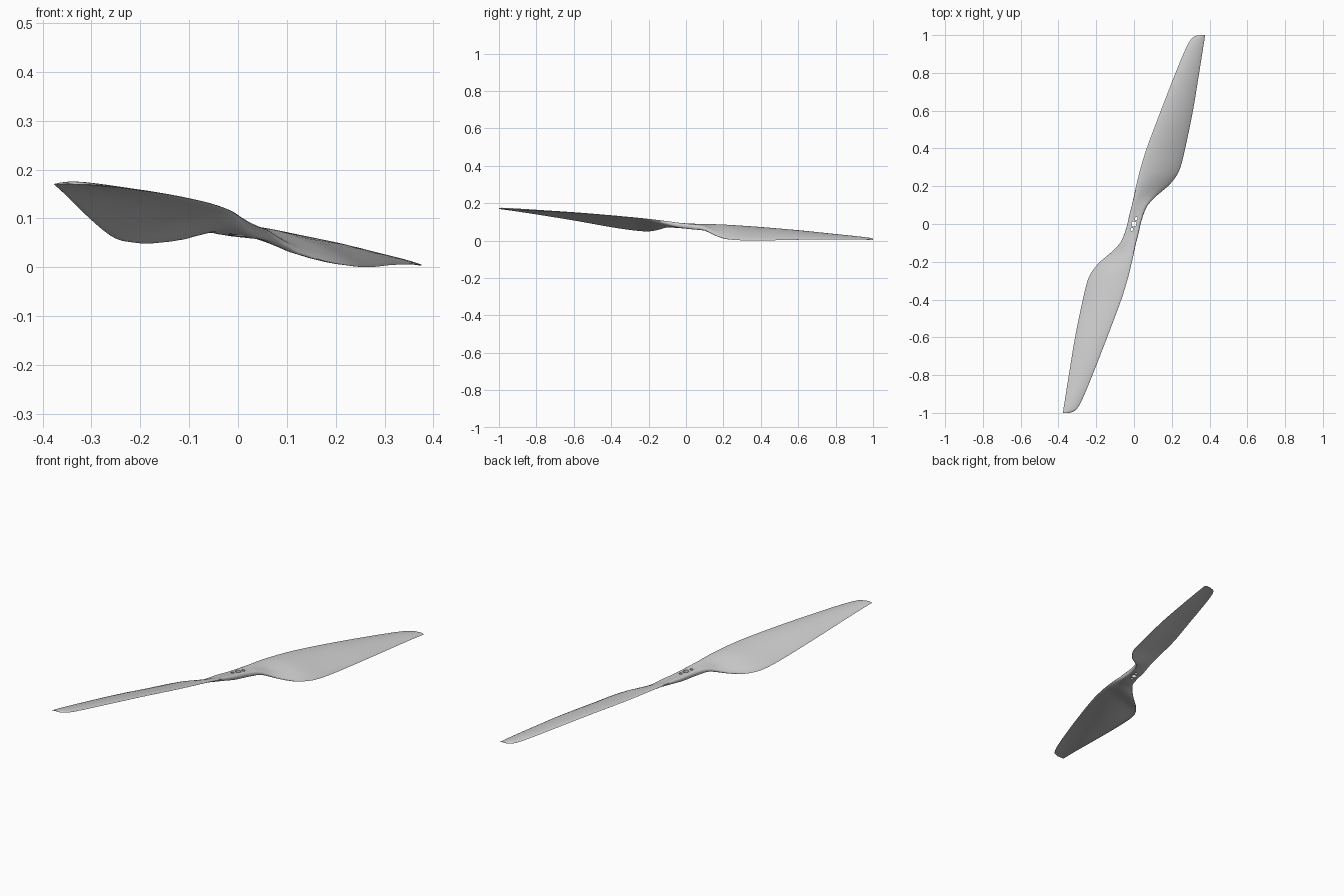
import bpy
import bmesh
import math
from mathutils import Matrix

if "Cube" in bpy.data.objects:
    bpy.data.objects.remove(bpy.data.objects["Cube"])

# Blade stations: span, leading x, trailing x, leading z, trailing z, thickness
STATIONS = [
    (0, -.035, .035, .084, .084, .028),
    (.05, -.024, .05, .087, .081, .027),
    (.1, -.011, .073, .093, .076, .024),
    (.15, 0, .12, .1, .052, .02),
    (.2, .011, .18, .104, .037, .017),
    (.25, .023, .222, .106, .034, .015),
    (.3, .036, .246, .107, .035, .014),
    (.4, .067, .271, .108, .042, .013),
    (.6, .142, .312, .107, .062, .011),
    (.8, .22, .345, .102, .079, .009),
    (.92, .27, .364, .098, .088, .008),
    (.97, .296, .372, .096, .091, .007),
    (.99, .315, .375, .095, .092, .006),
    (1, .34, .377, .094, .093, .003),
]


def tangent(i, c):
    a, b = STATIONS[max(i - 1, 0)], STATIONS[min(i + 1, len(STATIONS) - 1)]
    return (b[c] - a[c]) / (b[0] - a[0])


def sample(y):
    """Smoothly interpolate the station values at span y."""
    i = 0
    while i < len(STATIONS) - 2 and y > STATIONS[i + 1][0]:
        i += 1
    a, b = STATIONS[i], STATIONS[i + 1]
    d = b[0] - a[0]
    t = (y - a[0]) / d
    return [(1 + 2 * t) * (1 - t) ** 2 * a[c] + t * (1 - t) ** 2 * d * tangent(i, c)
            + t * t * (3 - 2 * t) * b[c] + t * t * (t - 1) * d * tangent(i + 1, c)
            for c in range(1, 6)]


def section(y, n=14):
    """Closed cambered outline; the opposite blade is turned half a circle."""
    xl, xr, zl, zr, thick = sample(abs(y))
    blend = min(1, max(0, (abs(y) - .05) / .2))
    power = 8 - 6 * blend
    pts = []
    for k in range(2 * n):
        c = math.cos(math.pi * k / n)
        u = (1 - c) / 2
        half = thick / 2 * math.sqrt(max(0, 1 - abs(c) ** power))
        side = 1 if k <= n else -1
        camber = .06 * blend * (xr - xl) * (1 - c * c)
        pts.append((xl + (xr - xl) * u, abs(y),
                    zl + (zr - zl) * u + camber + side * half))
    if y < 0:
        # Keep every outline running left to right over the top
        turned = [pts[(n - k) % (2 * n)] for k in range(2 * n)]
        pts = [(-x, -v, z) for x, v, z in turned]
    return pts


def make_object(name, bm):
    bmesh.ops.recalc_face_normals(bm, faces=bm.faces)
    mesh = bpy.data.meshes.new(name)
    bm.to_mesh(mesh)
    bm.free()
    obj = bpy.data.objects.new(name, mesh)
    bpy.context.collection.objects.link(obj)
    return obj


# Two-bladed propeller, lofted from tip to tip
spans = [i / 40 for i in range(39)] + [.96, .97, .98, .985, .99, .995, 1]
bm = bmesh.new()
rings = [[bm.verts.new(p) for p in section(y)]
         for y in [-s for s in reversed(spans[1:])] + spans]
for r, s in zip(rings, rings[1:]):
    for k in range(len(r)):
        j = (k + 1) % len(r)
        bm.faces.new((r[k], r[j], s[j], s[k]))
bm.faces.new(rings[0])
bm.faces.new(rings[-1])
propeller = make_object("propeller", bm)

# Shaft hole and two screw holes through the hub
bm = bmesh.new()
for x, y, radius in ((0, 0, .014), (.011, .029, .008), (-.011, -.029, .008)):
    bmesh.ops.create_cone(bm, cap_ends=True, segments=24, radius1=radius,
                          radius2=radius, depth=.2,
                          matrix=Matrix.Translation((x, y, .084)))
cutter = make_object("hole_cutter", bm)
cutter.hide_render = True
cut = propeller.modifiers.new("hub_holes", 'BOOLEAN')
cut.object = cutter
cut.operation = 'DIFFERENCE'
cut.solver = 'EXACT'
bpy.context.view_layer.objects.active = propeller
propeller.select_set(True)
bpy.ops.object.modifier_apply(modifier=cut.name)
bpy.data.objects.remove(cutter)

# Lean the whole propeller and rest it on the ground
for v in propeller.data.vertices:
    v.co.z -= .023 * v.co.x + .074 * v.co.y
low = min(v.co.z for v in propeller.data.vertices)
for v in propeller.data.vertices:
    v.co.z -= low

# Plain grey plastic
grey = bpy.data.materials.new("light_grey")
grey.use_nodes = True
colour = (.6, .6, .6, 1)
grey.diffuse_color = colour
grey.node_tree.nodes["Principled BSDF"].inputs["Base Color"].default_value = colour
propeller.data.materials.clear()
propeller.data.materials.append(grey)
bpy.ops.object.shade_smooth_by_angle(angle=math.radians(40))
